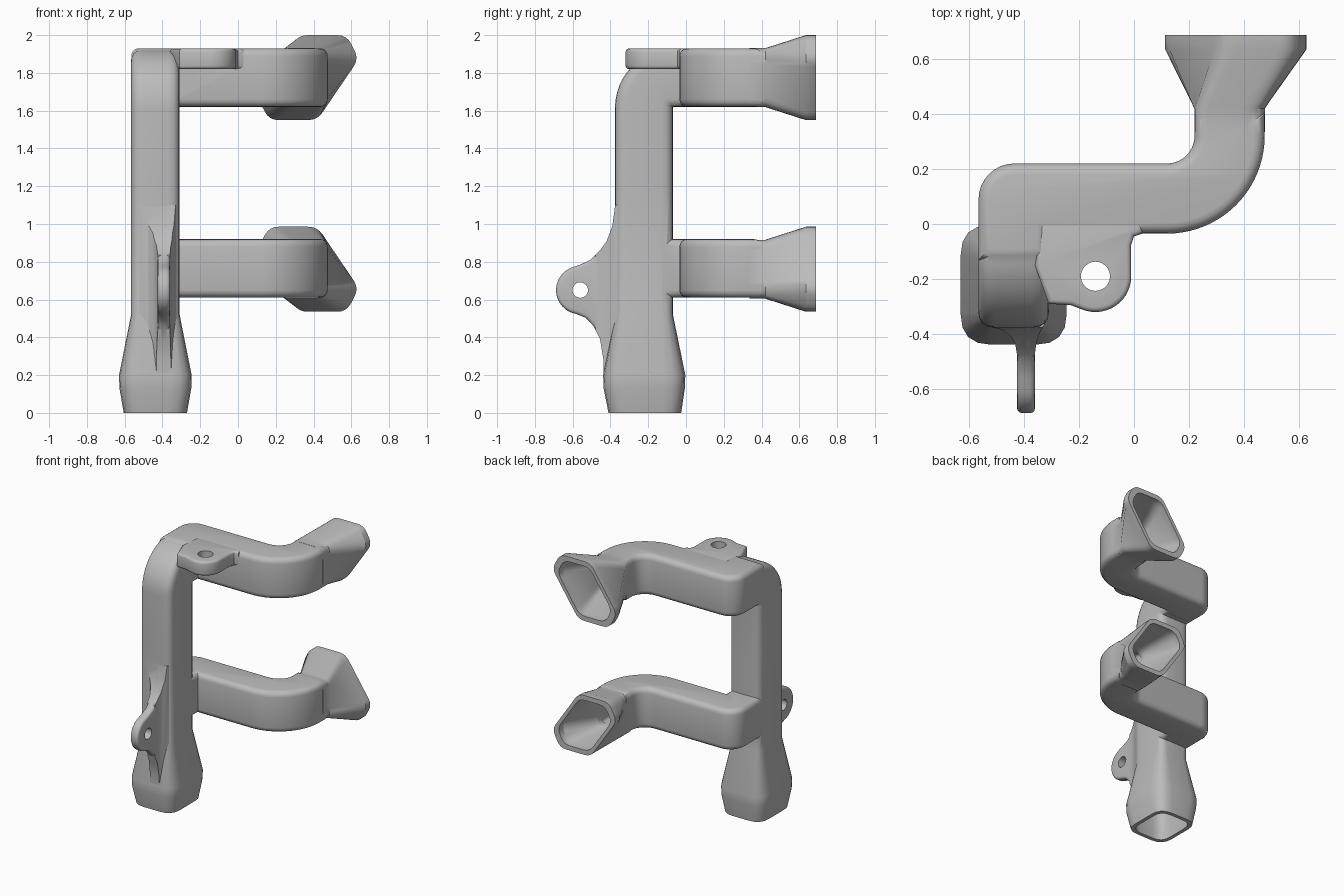
import bpy, bmesh, math
from math import cos, sin, pi, radians
from mathutils import Vector

cube = bpy.data.objects.get("Cube")
if cube:
    bpy.data.objects.remove(cube, do_unlink=True)

grey = bpy.data.materials.new("plain_grey")
grey.use_nodes = True
grey.diffuse_color = (0.5, 0.5, 0.5, 1)
for node in grey.node_tree.nodes:
    if node.type == 'BSDF_PRINCIPLED':
        node.inputs["Base Color"].default_value = (0.5, 0.5, 0.5, 1)

WALL = 0.03


def finish(name, bm):
    bmesh.ops.recalc_face_normals(bm, faces=bm.faces[:])
    mesh = bpy.data.meshes.new(name)
    bm.to_mesh(mesh)
    bm.free()
    mesh.materials.append(grey)
    obj = bpy.data.objects.new(name, mesh)
    bpy.context.scene.collection.objects.link(obj)
    return obj


def loft(name, rings):
    """Skin a list of equally long point rings and cap both ends."""
    bm = bmesh.new()
    rows = [[bm.verts.new(p) for p in ring] for ring in rings]
    n = len(rows[0])
    for a, b in zip(rows, rows[1:]):
        for i in range(n):
            j = (i + 1) % n
            bm.faces.new((a[i], a[j], b[j], b[i]))
    bm.faces.new(rows[0])
    bm.faces.new(rows[-1])
    return finish(name, bm)


def prism(name, outline, axis, lo, hi, bevel=0.0, segments=3):
    """Extrude an outline along x or z and round the edges of both caps."""
    def place(p, h):
        return (p[0], p[1], h) if axis == 'z' else (h, p[0], p[1])
    bm = bmesh.new()
    low = [bm.verts.new(place(p, lo)) for p in outline]
    top = [bm.verts.new(place(p, hi)) for p in outline]
    caps = [bm.faces.new(low), bm.faces.new(top)]
    n = len(low)
    for i in range(n):
        j = (i + 1) % n
        bm.faces.new((low[i], low[j], top[j], top[i]))
    bmesh.ops.recalc_face_normals(bm, faces=bm.faces[:])
    if bevel:
        edges = [e for f in caps for e in f.edges]
        bmesh.ops.bevel(bm, geom=edges, offset=bevel, segments=segments,
                        profile=0.5, affect='EDGES', clamp_overlap=False)
    return finish(name, bm)


def arc(cx, cy, r, start, end, steps=12):
    angles = [radians(start + (end - start) * i / steps) for i in range(steps + 1)]
    return [(cx + r * cos(a), cy + r * sin(a)) for a in angles]


def rounded(corners, r, steps=4):
    """Round every corner of a polygon with a small curve."""
    pts = []
    corners = [Vector(c) for c in corners]
    for i, c in enumerate(corners):
        prev, nxt = corners[i - 1] - c, corners[(i + 1) % len(corners)] - c
        a = c + prev.normalized() * min(r, 0.45 * prev.length)
        b = c + nxt.normalized() * min(r, 0.45 * nxt.length)
        for k in range(steps + 1):
            t = k / steps
            pts.append(a * (1 - t) ** 2 + c * 2 * t * (1 - t) + b * t * t)
    return pts


def combine(target, other, operation):
    mod = target.modifiers.new("combine", 'BOOLEAN')
    mod.operation, mod.solver, mod.object = operation, 'EXACT', other
    bpy.context.view_layer.objects.active = target
    bpy.ops.object.modifier_apply(modifier=mod.name)
    bpy.data.objects.remove(other, do_unlink=True)


def smooth(obj):
    bpy.ops.object.select_all(action='DESELECT')
    obj.select_set(True)
    bpy.context.view_layer.objects.active = obj
    bpy.ops.object.shade_smooth_by_angle(angle=radians(32))


# Upright pipe: flared foot, straight shaft and a bend towards the back
def column(name, t):
    def ring(centre, v, w, d, r):
        w, d = w / 2 - t, d / 2 - t
        pts = rounded([(-w, -d), (w, -d), (w, d), (-w, d)], max(r - t * 0.6, 0.02))
        return [Vector(centre) + Vector((p.x, 0, 0)) + Vector(v) * p.y for p in pts]
    x, back = -0.4375, (0, 1, 0)
    rings = []
    for z, y, w, d, r in [(-0.01 if t else 0, -0.218, 0.335, 0.385, 0.10),
                          (0.13, -0.221, 0.38, 0.43, 0.11),
                          (0.2, -0.221, 0.385, 0.435, 0.11),
                          (0.52, -0.2225, 0.257, 0.307, 0.06),
                          (1.2, -0.2225, 0.257, 0.307, 0.06)]:
        rings.append(ring((x, y, z), back, w, d, r))
    for i in range(13):
        a = i / 12 * pi / 2
        v = (0, cos(a), -sin(a))
        centre = (x, -0.065 - 0.1575 * cos(a), 1.615 + 0.1575 * sin(a))
        rings.append(ring(centre, v, 0.257, 0.307, 0.06))
    rings.append(ring((x, -0.03, 1.7725), (0, 0, -1), 0.257, 0.307, 0.06))
    return loft(name, rings)


# Side arm: turns from the shaft sideways, then sweeps to the back
def arm(name, zc, t):
    left, right, front, back = -0.565 + t, -0.31 - t, -0.035 + t, 0.22 - t
    start, end = -0.13, 0.38 if t else 0.4
    outline = [(left, start)]
    outline += arc(-0.435, 0.09, 0.13 - t, 180, 90, 8)
    outline += arc(0.12, 0.32, 0.1 + t, -90, 0, 10)
    outline += [(0.22 + t, end), (0.475 - t, end)]
    outline += arc(0.12, 0.32, 0.355 - t, 0, -90, 20)
    outline += [(right, front), (right, start)]
    return prism(name, outline, 'z', zc - 0.155 + t, zc + 0.155 - t,
                 0.02 if t else 0.04, 4)


# Slanted six-sided nozzle at the end of an arm
def nozzle(name, zc, side, t):
    w, h, c = 0.1285 - t, 0.156 - t, 0.035
    half = [(-w, c - h), (c - w, -h), (w - c, -h)]
    # the lower right corner stays a plain corner
    throat = [(-w, c - h), (c - w, -h), (w, -h)]
    throat += [(-px, -pz) for px, pz in throat]
    mouth = [(-0.27, -0.1), (-0.205, -0.225), (0.05, -0.225)]
    mouth += [(-px, -pz) for px, pz in mouth]
    if t:
        mouth = [(px * 0.84, pz * 0.84) for px, pz in mouth]

    def ring(shape, cx, y):
        return [(cx + p.x, y, zc + side * p.y) for p in rounded(shape, 0.05)]
    end = 0.71 if t else 0.687
    return loft(name, [ring(throat, 0.3475, 0.335), ring(throat, 0.3475, 0.42),
                       ring(mouth, 0.37, 0.635), ring(mouth, 0.37, end)])


# Hollow duct: join the outer shapes, then remove the inner channel
duct = column("duct", 0)
for thickness, operation in ((0, 'UNION'), (WALL, 'DIFFERENCE')):
    if thickness:
        combine(duct, column("column_channel", thickness), operation)
    for zc, side in ((1.775, 1), (0.765, -1)):
        combine(duct, arm("arm_part", zc, thickness), operation)
    for zc, side in ((1.775, 1), (0.745, -1)):
        zn = zc if side > 0 else 0.7605
        combine(duct, nozzle("nozzle_part", zn, side, thickness), operation)
smooth(duct)

# Mounting tab at the top, with a vertical screw hole
tab_outline = [(-0.34, 0.01), (0.03, 0.01), (0.03, -0.035), (0.0, -0.045), (-0.01, -0.075)]
tab_outline += arc(-0.14, -0.19, 0.13, 0, -112, 14)
tab_outline += [(-0.23, -0.295), (-0.31, -0.29), (-0.36, -0.15)]
tab = prism("top_tab", tab_outline, 'z', 1.82, 1.929, 0.018)
combine(tab, prism("hole", arc(-0.14, -0.19, 0.053, 0, 345, 23), 'z', 1.7, 2.0), 'DIFFERENCE')
smooth(tab)

# Front lug with a sideways screw hole
lug_outline = [(-0.33, 1.1), (-0.375, 1.1), (-0.39, 0.99), (-0.42, 0.91),
               (-0.455, 0.86), (-0.505, 0.81), (-0.56, 0.785)]
lug_outline += arc(-0.56, 0.65, 0.128, 110, 260, 16)
lug_outline += [(-0.53, 0.503), (-0.49, 0.46), (-0.455, 0.39),
                (-0.437, 0.28), (-0.435, 0.2), (-0.39, 0.2), (-0.35, 0.55)]
lug = prism("front_lug", lug_outline, 'x', -0.425, -0.36, 0.018)
combine(lug, prism("hole", arc(-0.56, 0.65, 0.041, 0, 345, 23), 'x', -0.6, -0.2), 'DIFFERENCE')
smooth(lug)

# Curved web that blends the lug into the shaft
web = prism("lug_web", lug_outline, 'x', -0.56, -0.25)
plan = [(-0.53, -0.345), (-0.53, -0.372), (-0.48, -0.385), (-0.45, -0.405), (-0.432, -0.435),
        (-0.424, -0.48), (-0.361, -0.48), (-0.356, -0.44), (-0.345, -0.4),
        (-0.325, -0.365), (-0.325, -0.345)]
combine(web, prism("web_plan", plan, 'z', 0.1, 1.2), 'INTERSECT')
smooth(web)
